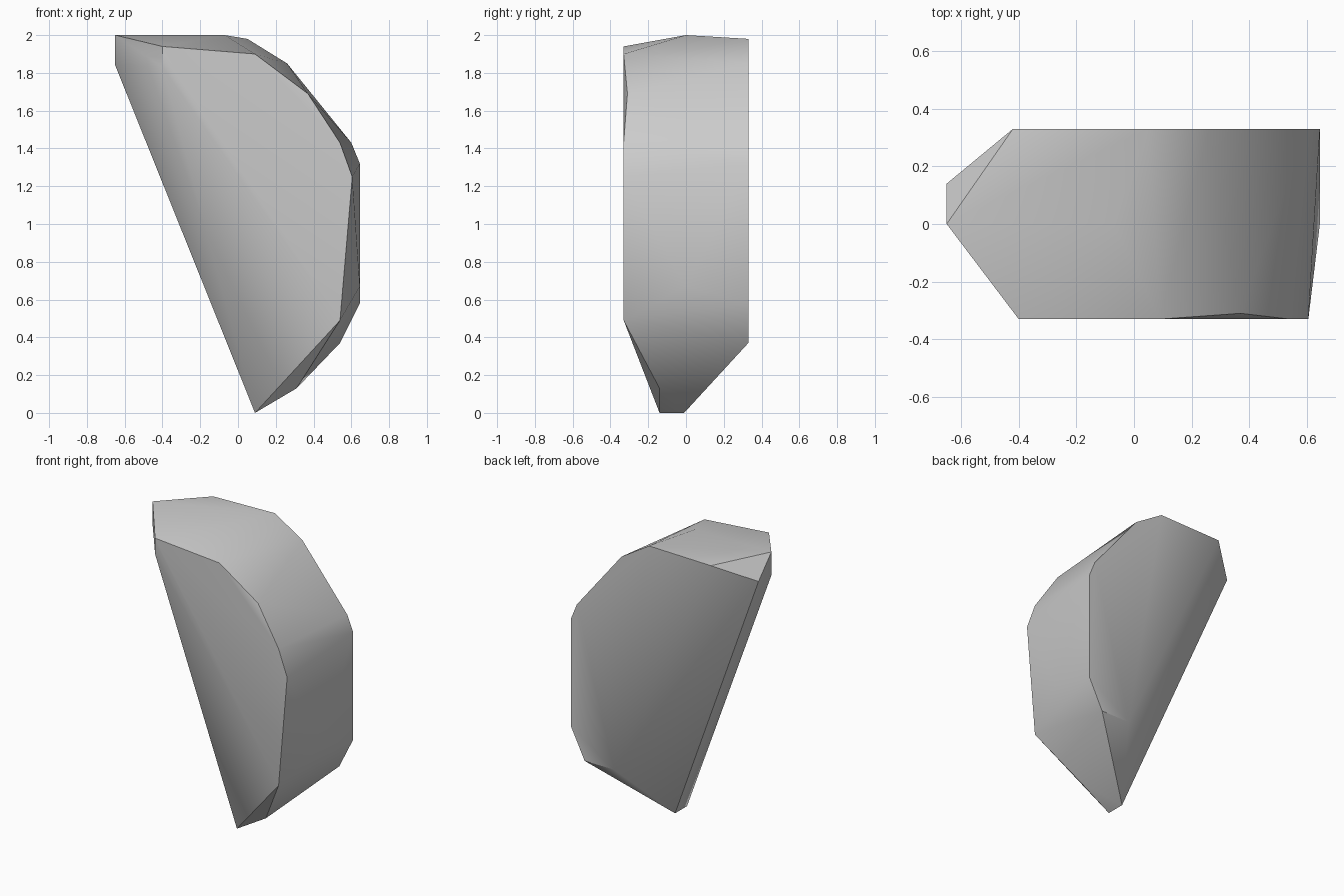
import bpy
import bmesh
import math

cube = bpy.data.objects.get("Cube")
if cube:
    bpy.data.objects.remove(cube, do_unlink=True)

HALF_DEPTH = 0.33

# Corner outlines as (x, z) on the front and back planes
front_outline = [(-0.40, 1.83), (-0.40, 1.94), (0.09, 1.90),
                 (0.54, 1.43), (0.605, 1.25), (0.54, 0.49)]
back_outline = [(-0.42, 1.97), (0.05, 1.98), (0.26, 1.85), (0.60, 1.43),
                (0.645, 1.32), (0.645, 0.58), (0.54, 0.37), (0.32, 0.37)]

# Corners between the two planes: top ridge, left end, chipped rim and foot
between = [(-0.65, 0, 2.0), (-0.07, 0, 2.0),
           (-0.65, 0, 1.84), (-0.65, 0.14, 1.85),
           (0.37, -0.31, 1.69), (0.645, 0, 0.67),
           (0.31, -0.14, 0.13), (0.09, -0.14, 0), (0.09, -0.01, 0)]

corners = [(x, -HALF_DEPTH, z) for x, z in front_outline]
corners += [(x, HALF_DEPTH, z) for x, z in back_outline]
corners += between

# Wrap the corners in a chiselled stone block
bm = bmesh.new()
for corner in corners:
    bm.verts.new(corner)
bmesh.ops.convex_hull(bm, input=bm.verts[:])
loose = [v for v in bm.verts if not v.link_faces]
bmesh.ops.delete(bm, geom=loose, context='VERTS')
# Merge the triangles of each flat facet
bmesh.ops.dissolve_limit(bm, angle_limit=math.radians(1),
                         verts=bm.verts[:], edges=bm.edges[:])
bmesh.ops.recalc_face_normals(bm, faces=bm.faces[:])
mesh = bpy.data.meshes.new("rock_shard")
bm.to_mesh(mesh)
bm.free()

rock = bpy.data.objects.new("rock_shard", mesh)
bpy.context.collection.objects.link(rock)

# Plain stone colour
stone = bpy.data.materials.new("stone_grey")
stone.use_nodes = True
colour = (0.6, 0.6, 0.6, 1)
stone.diffuse_color = colour
stone.node_tree.nodes["Principled BSDF"].inputs["Base Color"].default_value = colour
mesh.materials.append(stone)

# Soft facets with crisp rims
bpy.ops.object.select_all(action='DESELECT')
rock.select_set(True)
bpy.context.view_layer.objects.active = rock
bpy.ops.object.shade_smooth_by_angle(angle=math.radians(42))
